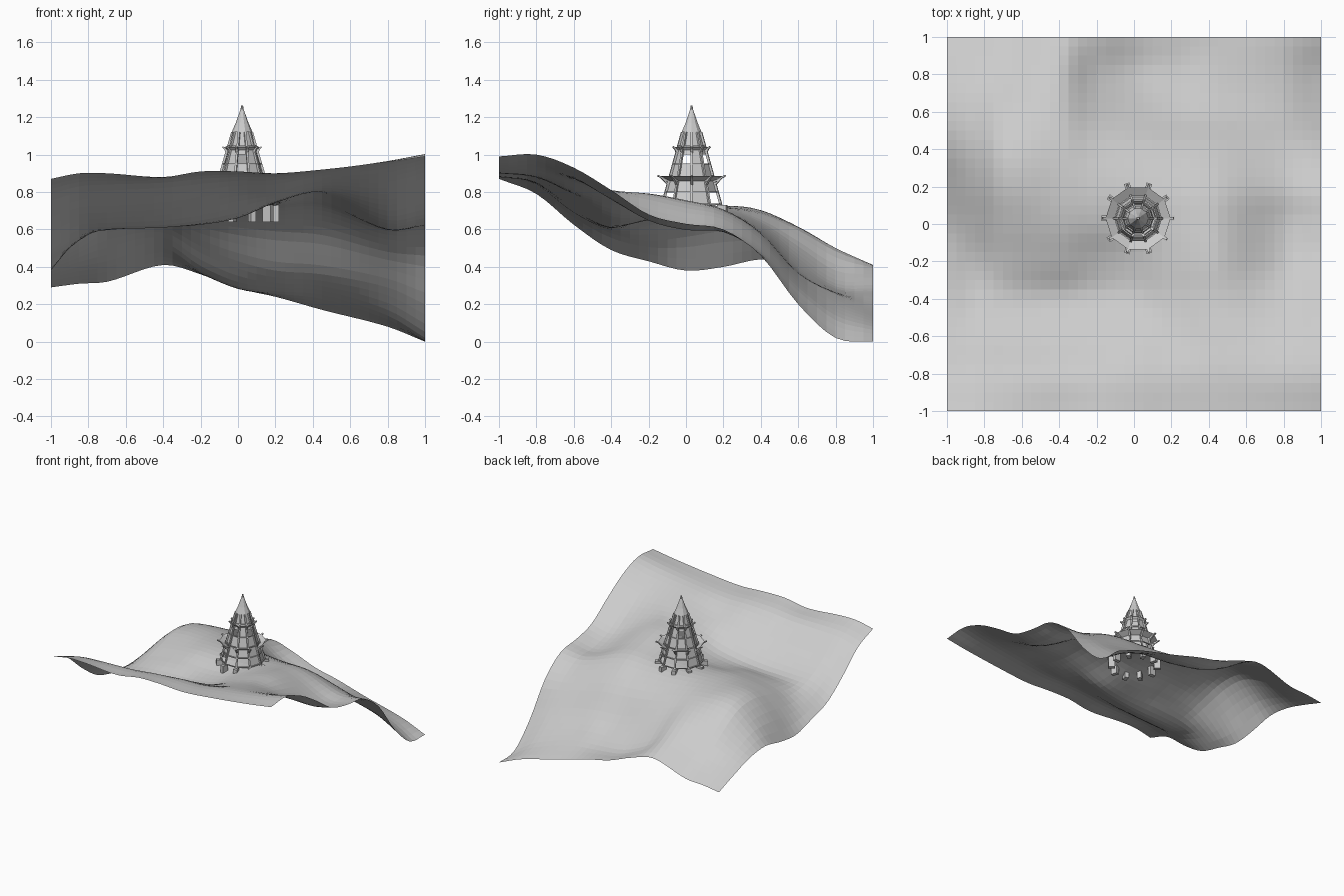
import bpy, bmesh, math
from mathutils import Vector, Matrix

if "Cube" in bpy.data.objects:
    bpy.data.objects.remove(bpy.data.objects["Cube"])

# ---------- helpers ----------
def finish(bm, name):
    me = bpy.data.meshes.new(name)
    bm.to_mesh(me)
    bm.free()
    ob = bpy.data.objects.new(name, me)
    bpy.context.collection.objects.link(ob)
    return ob

def spline(xs, vs, x):
    # smooth curve through unevenly spaced samples
    n = len(xs)
    i = 0
    while i < n - 2 and x > xs[i + 1]:
        i += 1
    def tangent(k):
        a, b = max(k - 1, 0), min(k + 1, n - 1)
        return (vs[b] - vs[a]) / (xs[b] - xs[a])
    h = xs[i + 1] - xs[i]
    t = (x - xs[i]) / h
    return ((2*t**3 - 3*t*t + 1) * vs[i] + (t**3 - 2*t*t + t) * h * tangent(i)
            + (3*t*t - 2*t**3) * vs[i + 1] + (t**3 - t*t) * h * tangent(i + 1))

# ---------- hillside: height profiles from front to back ----------
YS = [-1 + 0.2 * k for k in range(11)]
PROFILES = {
    -1.0:  (.87, .79, .625, .49, .43, .38, .40, .44, .42, .36, .29),
    -0.85: (.90, .83, .68, .58, .54, .56, .59, .58, .50, .40, .31),
    -0.7:  (.90, .84, .69, .60, .62, .67, .71, .69, .58, .43, .32),
    -0.4:  (.88, .85, .71, .61, .66, .71, .72, .69, .61, .50, .41),
    -0.2:  (.91, .87, .74, .63, .65, .71, .71, .64, .51, .38, .36),
    0.0:   (.91, .88, .78, .67, .67, .71, .70, .61, .43, .295, .285),
    0.2:   (.90, .88, .80, .75, .74, .73, .70, .59, .38, .27, .24),
    0.45:  (.92, .91, .86, .81, .79, .75, .70, .57, .36, .25, .17),
    0.8:   (.96, .96, .88, .76, .65, .60, .59, .48, .29, .14, .08),
    1.0:   (.99, 1.0, .93, .81, .68, .63, .60, .46, .20, .02, .00),
}
XS = list(PROFILES)

def height(x, y):
    return max(0, spline(XS, [spline(YS, PROFILES[k], y) for k in XS], x))

bm = bmesh.new()
bmesh.ops.create_grid(bm, x_segments=40, y_segments=40, size=1)
for v in bm.verts:
    v.co.z = height(v.co.x, v.co.y)
finish(bm, "hillside")

# ---------- tower ----------
N = 10
CX, CY = 0.022, 0.03

def radius(z):
    return 0.165 - (z - 0.73) * 0.29

def point(k, r, z):
    a = 2 * math.pi * k / N
    return Vector((CX + r * math.cos(a), CY + r * math.sin(a), z))

def band(name, r0, z0, r1, z1, sides=range(N)):
    bm = bmesh.new()
    for k in sides:
        bm.faces.new([bm.verts.new(p) for p in (
            point(k, r0, z0), point(k + 1, r0, z0), point(k + 1, r1, z1), point(k, r1, z1))])
    bmesh.ops.remove_doubles(bm, verts=bm.verts, dist=1e-5)
    return finish(bm, name)

def add_beam(bm, a, b, w, d):
    # box of section w x d between two points, d lies in the radial direction
    axis = (b - a).normalized()
    mid = (a + b) / 2
    out = Vector((mid.x - CX, mid.y - CY, 0))
    side = Vector((0, 0, 1)).cross(out).normalized()
    nrm = side.cross(axis)
    m = Matrix((side * w, nrm * d, axis * (b - a).length)).transposed().to_4x4()
    bmesh.ops.create_cube(bm, size=1, matrix=Matrix.Translation(mid) @ m)

def beams(name, r0, z0, r1, z1, w, d, sides=range(N)):
    bm = bmesh.new()
    for k in sides:
        add_beam(bm, point(k, r0, z0), point(k, r1, z1), w, d)
    return finish(bm, name)

def hoop(name, z, t):
    bm = bmesh.new()
    for k in range(N):
        a, b = point(k, radius(z), z), point(k + 1, radius(z), z)
        mid = (a + b) / 2
        ang = math.atan2(b.y - a.y, b.x - a.x)
        m = Matrix.Translation(mid) @ Matrix.Rotation(ang, 4, 'Z') @ Matrix.Diagonal(((b - a).length, t, t, 1))
        bmesh.ops.create_cube(bm, size=1, matrix=m)
    return finish(bm, name)

def wall(name, z0, z1, sides=range(N)):
    return band(name, radius(z0) - .004, z0, radius(z1) - .004, z1, sides)

# foundation blocks and corner posts
beams("foundation_blocks", .172, .64, .172, .73, .030, .050)
beams("corner_posts", radius(.70), .70, radius(1.12), 1.12, .011, .013)

# walls with open bays
wall("ground_panels", .73, .80, [0, 4, 5, 9])
wall("lower_wall", .80, .865)
wall("middle_wall", .875, .95)
wall("window_panels", .95, 1.0, range(0, N, 2))
wall("upper_wall", 1.045, 1.125)
wall("upper_panels", 1.0, 1.045)

# rails around the tower
for i, z in enumerate((.735, .80, .87, .95, 1.045)):
    hoop("ring_beam_%d" % i, z, .007)

# flared shelves with paired rafters
band("lower_shelf", radius(.86), .860, .174, .886)
band("upper_shelf", radius(1.02), 1.025, .094, 1.040)
for name, z0, r1, z1 in (("lower_rafters", .855, .190, .888),
                         ("lower_braces", .840, .172, .880),
                         ("upper_rafters", 1.020, .104, 1.042),
                         ("upper_braces", 1.010, .094, 1.036)):
    beams(name, radius(z0), z0, r1, z1, .014, .008)

# spire roof
for name, r0, z0, r1, z1 in (("spire_eave", .056, 1.120, .034, 1.170),
                             ("spire_roof", .034, 1.170, .009, 1.240),
                             ("spire_tip", .009, 1.240, .005, 1.262)):
    band(name, r0, z0, r1, z1)
